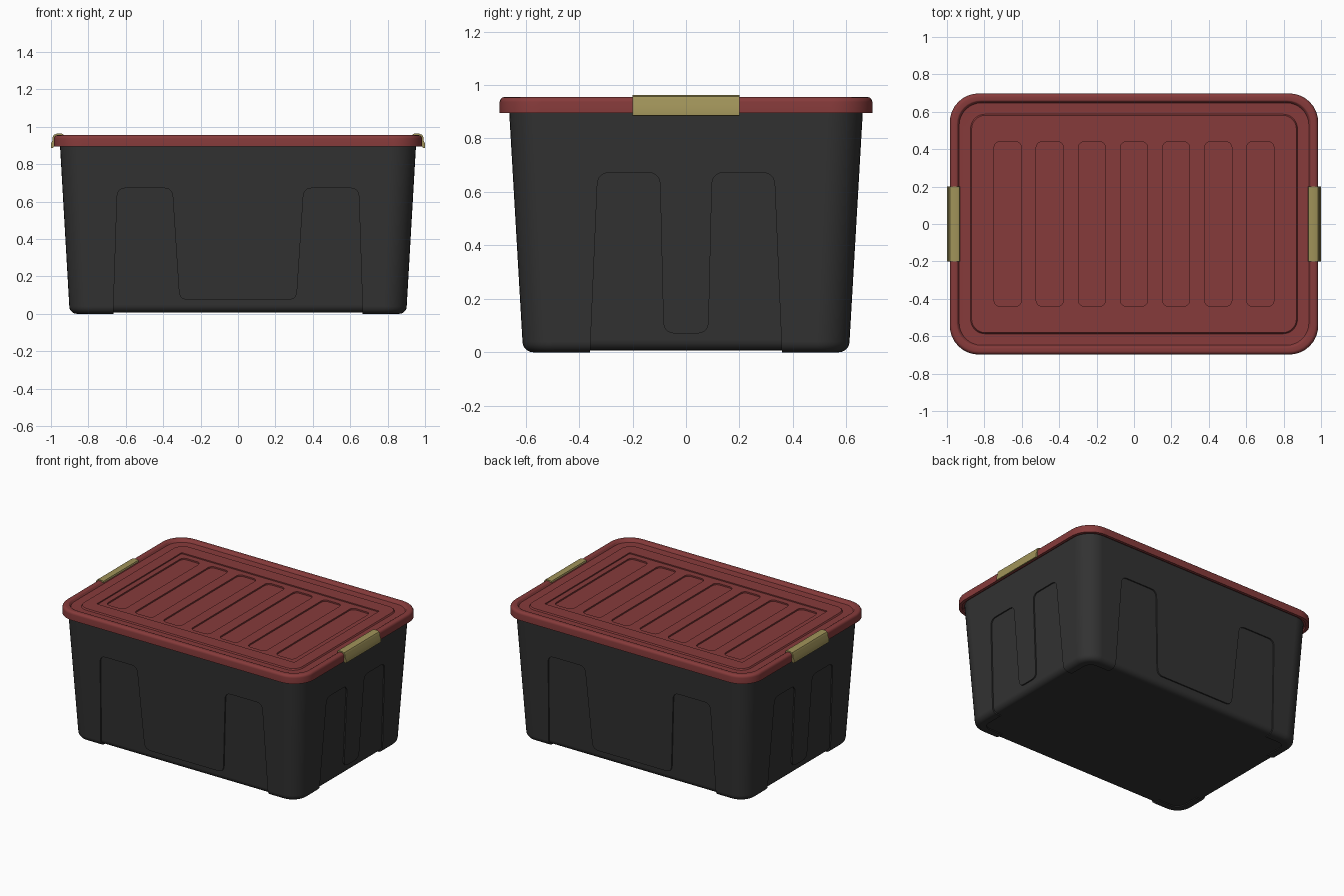
import bpy, bmesh, math
from mathutils import Vector

if "Cube" in bpy.data.objects:
    bpy.data.objects.remove(bpy.data.objects["Cube"], do_unlink=True)


def material(name, rgb):
    m = bpy.data.materials.new(name)
    m.use_nodes = True
    color = (*rgb, 1)
    m.diffuse_color = color
    bsdf = m.node_tree.nodes["Principled BSDF"]
    bsdf.inputs["Base Color"].default_value = color
    bsdf.inputs["Roughness"].default_value = 0.6
    return m


charcoal = material("charcoal plastic", (0.032, 0.032, 0.032))
red = material("dull red plastic", (0.24, 0.043, 0.043))
tan = material("khaki clip", (0.35, 0.29, 0.1))


def make_object(name, bm, mat):
    bmesh.ops.recalc_face_normals(bm, faces=bm.faces)
    mesh = bpy.data.meshes.new(name)
    bm.to_mesh(mesh)
    bm.free()
    mesh.materials.append(mat)
    obj = bpy.data.objects.new(name, mesh)
    bpy.context.collection.objects.link(obj)
    return obj


def activate(obj):
    bpy.ops.object.select_all(action='DESELECT')
    obj.select_set(True)
    bpy.context.view_layer.objects.active = obj


def ring(hx, hy, r, z, cx=0, n=8):
    """Rounded rectangle as a list of points."""
    pts = []
    for k, (sx, sy) in enumerate([(1, 1), (-1, 1), (-1, -1), (1, -1)]):
        for i in range(n + 1):
            a = (k + i / n) * math.pi / 2
            pts.append((cx + sx * (hx - r) + r * math.cos(a),
                        sy * (hy - r) + r * math.sin(a), z))
    return pts


def loft(bm, rings):
    loops = [[bm.verts.new(p) for p in r] for r in rings]
    for a, b in zip(loops, loops[1:]):
        for i in range(len(a)):
            j = (i + 1) % len(a)
            bm.faces.new((a[i], a[j], b[j], b[i]))
    bm.faces.new(loops[0][::-1])
    bm.faces.new(loops[-1])


def lofted(name, rings, mat):
    bm = bmesh.new()
    loft(bm, rings)
    return make_object(name, bm, mat)


def fillet(points, r, n=5):
    """Round every corner of a 2D outline."""
    out = []
    for i, p in enumerate(points):
        p = Vector(p)
        a = p + (Vector(points[i - 1]) - p).normalized() * r
        b = p + (Vector(points[(i + 1) % len(points)]) - p).normalized() * r
        for k in range(n + 1):
            t = k / n
            out.append(a * (1 - t) ** 2 + p * 2 * t * (1 - t) + b * t * t)
    return out


def boolean(obj, cutter, operation='DIFFERENCE'):
    mod = obj.modifiers.new("cut", 'BOOLEAN')
    mod.operation, mod.solver, mod.object = operation, 'EXACT', cutter
    activate(obj)
    bpy.ops.object.modifier_apply(modifier=mod.name)
    bpy.data.objects.remove(cutter, do_unlink=True)


def smooth(obj):
    activate(obj)
    bpy.ops.object.shade_smooth_by_angle(angle=math.radians(35))
    mod = obj.modifiers.new("normals", 'WEIGHTED_NORMAL')
    mod.keep_sharp = True


# Tapered tub with a rounded bottom edge
def tub(name, inset, bottom, top):
    rings = []
    for i in range(6):
        a = i / 5 * math.pi / 2
        d = inset + 0.04 * (1 - math.sin(a))
        rings.append(ring(0.902 - d, 0.612 - d, 0.12 - d,
                          bottom + 0.04 * (1 - math.cos(a))))
    rings.append(ring(0.952 - inset, 0.662 - inset, 0.13 - inset, top))
    return lofted(name, rings, charcoal)


# U-shaped recess outline, pushed right through the tub
def recess(half_outline, axis):
    outline = half_outline + [(-u, z) for u, z in reversed(half_outline)]
    pts = fillet(outline, 0.045)
    if axis == 'Y':
        rings = [[(p.x, s, p.y) for p in pts] for s in (-1, 1)]
    else:
        rings = [[(s, p.x, p.y) for p in pts] for s in (-1.2, 1.2)]
    return lofted("recess_cutter", rings, charcoal)


body = tub("storage_tub", 0, 0, 0.905)
boolean(body, recess([(0.67, -0.1), (0.645, 0.672), (0.352, 0.672), (0.313, 0.075)], 'Y'))
boolean(body, recess([(0.363, -0.1), (0.33, 0.672), (0.098, 0.672), (0.084, 0.07)], 'X'))
boolean(body, lofted("base_cutter", [ring(0.83, 0.54, 0.06, z) for z in (-0.1, 0.015)], charcoal))
boolean(body, tub("inner_layer", 0.009, 0.007, 0.9), 'UNION')
boolean(body, tub("cavity_cutter", 0.03, 0.03, 1.0))
smooth(body)

# Lid: skirt, rounded rim, sunken channel and raised panel
lid_profile = [(0.022, 0.908), (0.02, 0.895), (0, 0.895), (0, 0.937), (0.004, 0.947),
               (0.01, 0.953), (0.018, 0.955), (0.036, 0.955), (0.042, 0.952),
               (0.05, 0.938), (0.055, 0.936), (0.111, 0.936), (0.117, 0.945)]
lid = lofted("lid", [ring(0.985 - d, 0.698 - d, max(0.155 - 0.7 * d, 0.06), z)
                     for d, z in lid_profile], red)
boolean(lid, lofted("panel_cutter", [ring(0.787, 0.483, 0.004, z) for z in (0.937, 1)], red))
slots = bmesh.new()
for i in range(-3, 4):
    loft(slots, [ring(0.073, 0.44, 0.032, z, cx=i * 0.225, n=5) for z in (0.927, 1)])
boolean(lid, make_object("slot_cutter", slots, red))
smooth(lid)

# Snap clips hooked over the short ends of the rim
clip_profile = [(0.93, 0.948), (0.934, 0.959), (0.942, 0.963), (0.968, 0.963),
                (0.984, 0.957), (0.991, 0.945), (0.993, 0.925), (1.0, 0.91),
                (1.0, 0.887), (0.992, 0.885), (0.98, 0.9), (0.978, 0.94), (0.965, 0.95)]
for side, label in ((1, "left"), (-1, "right")):
    clip = lofted(label + "_clip", [[(side * x, y, z) for x, z in clip_profile]
                                    for y in (-0.2, 0.2)], tan)
    smooth(clip)
